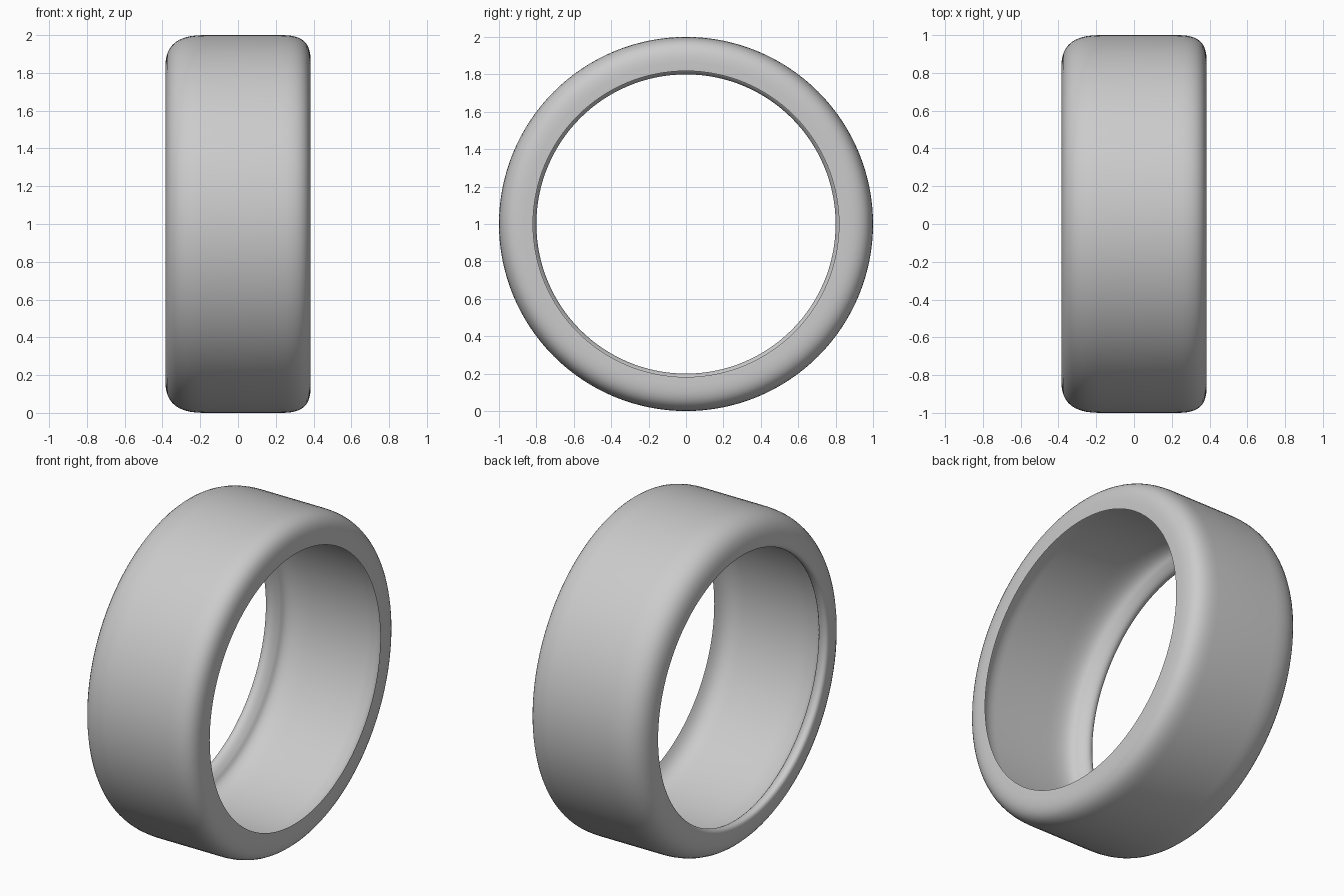
import bpy
import bmesh
import math
from mathutils import Vector, Matrix
from mathutils.geometry import interpolate_bezier

cube = bpy.data.objects.get("Cube")
if cube:
    bpy.data.objects.remove(cube)

STEPS = 128


def material(name, colour):
    mat = bpy.data.materials.new(name)
    mat.use_nodes = True
    mat.diffuse_color = (*colour, 1)
    mat.node_tree.nodes["Principled BSDF"].inputs["Base Color"].default_value = (*colour, 1)
    return mat


# Tyre cross-section as curved pieces: (start, handle, handle, end), each (x, radius)
SECTION = [
    ((0.23, 1.0), (0.335, 1.0), (0.384, 0.965), (0.384, 0.87)),        # right shoulder
    ((0.384, 0.87), (0.384, 0.85), (0.384, 0.83), (0.383, 0.818)),     # right sidewall
    ((0.383, 0.818), (0.36, 0.865), (0.33, 0.9), (0.24, 0.9)),         # hollow, right
    ((-0.12, 0.9), (-0.21, 0.9), (-0.285, 0.895), (-0.302, 0.842)),    # hollow, left
    ((-0.302, 0.842), (-0.315, 0.825), (-0.335, 0.8), (-0.357, 0.8)),  # bead lip
    ((-0.357, 0.8), (-0.375, 0.8), (-0.385, 0.81), (-0.385, 0.83)),    # lip rounding
    ((-0.385, 0.83), (-0.385, 0.94), (-0.33, 1.0), (-0.18, 1.0)),      # left shoulder
]

profile = []
for piece in SECTION:
    for p in interpolate_bezier(*(Vector((x, 0, r)) for x, r in piece), 12):
        if not profile or (p - profile[-1]).length > 1e-5:
            profile.append(p)

# Revolve the closed section around the axle
bm = bmesh.new()
rings = []
for i in range(STEPS):
    turn = Matrix.Rotation(math.tau * i / STEPS, 3, "X")
    rings.append([bm.verts.new(turn @ p + Vector((0, 0, 1))) for p in profile])
for i, ring in enumerate(rings):
    following = rings[(i + 1) % STEPS]
    for j in range(len(ring)):
        k = (j + 1) % len(ring)
        bm.faces.new((ring[j], ring[k], following[k], following[j]))
bmesh.ops.recalc_face_normals(bm, faces=bm.faces)

mesh = bpy.data.meshes.new("tyre")
bm.to_mesh(mesh)
bm.free()
mesh.materials.append(material("light grey", (0.6, 0.6, 0.6)))
tyre = bpy.data.objects.new("tyre", mesh)
bpy.context.collection.objects.link(tyre)

# Smooth rubber with crisp bead edges
bpy.ops.object.select_all(action="DESELECT")
tyre.select_set(True)
bpy.context.view_layer.objects.active = tyre
bpy.ops.object.shade_smooth_by_angle(angle=math.radians(20))
